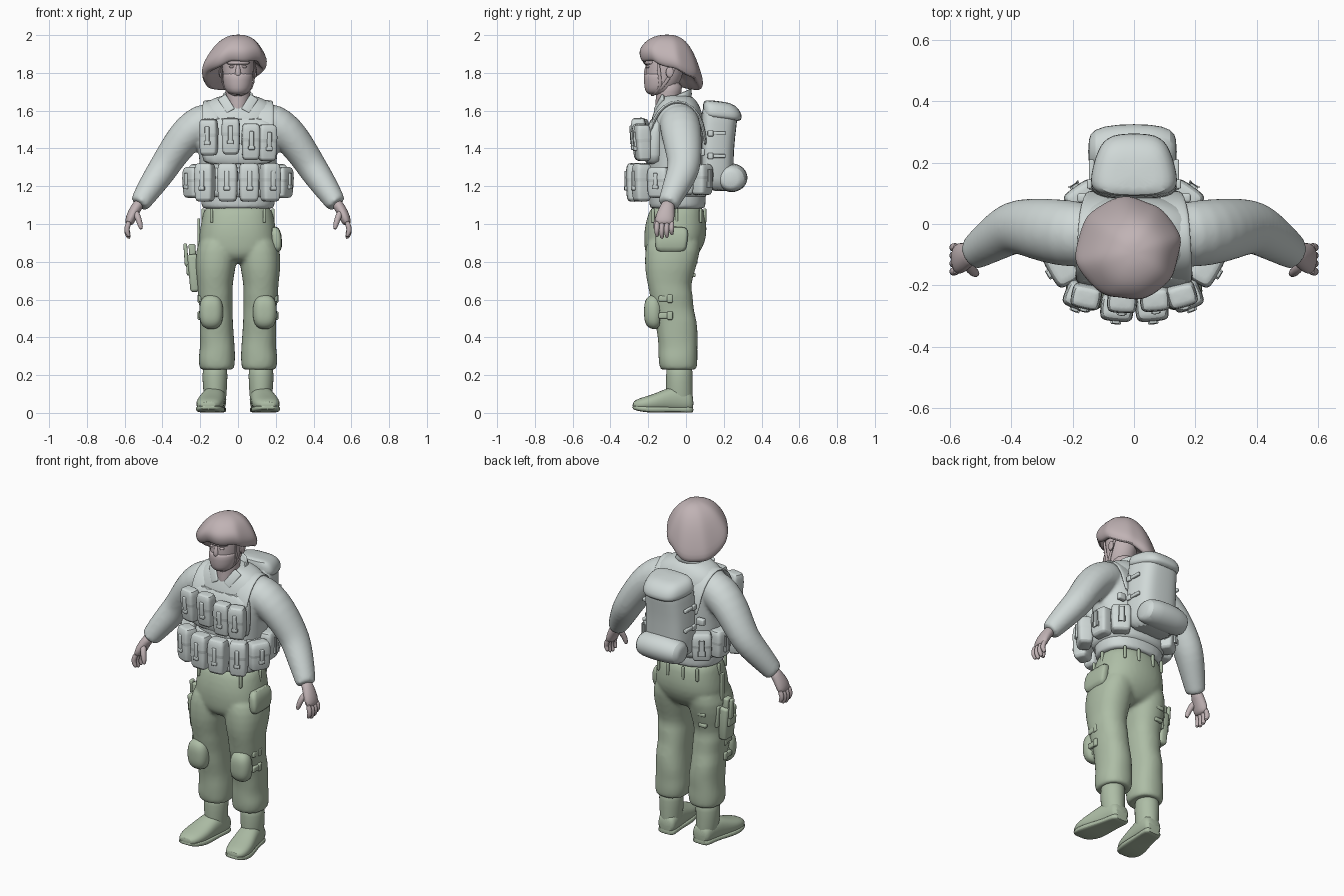
import bpy, bmesh, math
from mathutils import Vector, Matrix


def material(name, rgb):
    m = bpy.data.materials.new(name)
    m.diffuse_color = (*rgb, 1)
    return m


SKIN = material("dusty_pink", (0.53, 0.45, 0.46))
CLOTH = material("pale_grey", (0.63, 0.69, 0.68))
GREEN = material("sage_green", (0.42, 0.51, 0.38))
X, Y, Z = Vector((1, 0, 0)), Vector((0, 1, 0)), Vector((0, 0, 1))


def finish(name, bm, mat, sub=0):
    bmesh.ops.recalc_face_normals(bm, faces=bm.faces)
    me = bpy.data.meshes.new(name)
    bm.to_mesh(me)
    bm.free()
    me.materials.append(mat)
    for p in me.polygons:
        p.use_smooth = True
    me.set_sharp_from_angle(angle=math.radians(50))
    ob = bpy.data.objects.new(name, me)
    bpy.context.collection.objects.link(ob)
    if sub:
        mod = ob.modifiers.new("smooth", 'SUBSURF')
        mod.levels = mod.render_levels = sub
    return ob


def loft(name, rows, mat, u=X, v=Y, n=16, p=2.0, sub=1, warp=None, side=1):
    """Skin rings (x, y, z, ru, rv); v=None keeps rings square to the path."""
    bm = bmesh.new()
    pts = [Vector(r[:3]) for r in rows]
    rings = []
    for i, r in enumerate(rows):
        w, uu = v, u
        if v is None:
            t = (pts[min(i + 1, len(pts) - 1)] - pts[max(i - 1, 0)]).normalized()
            uu = (u - t * u.dot(t)).normalized()
            w = t.cross(uu)
        ring = []
        for k in range(n):
            a = 2 * math.pi * k / n
            c, s = math.cos(a), math.sin(a)
            c = math.copysign(abs(c) ** (2 / p), c)
            s = math.copysign(abs(s) ** (2 / p), s)
            co = pts[i] + uu * c * r[3] + w * s * r[4]
            if warp:
                co = warp(co)
            co.x *= side
            ring.append(bm.verts.new(co))
        rings.append(ring)
    for a, b in zip(rings, rings[1:]):
        for k in range(n):
            bm.faces.new((a[k], a[(k + 1) % n], b[(k + 1) % n], b[k]))
    bm.faces.new(rings[0])
    bm.faces.new(rings[-1][::-1])
    return finish(name, bm, mat, sub)


def fuse(obs, voxel=.011):
    """Merge overlapping lofts into one soft garment."""
    with bpy.context.temp_override(active_object=obs[0], object=obs[0], selected_objects=obs, selected_editable_objects=obs):
        bpy.ops.object.join()
    r = obs[0].modifiers.new("fuse", 'REMESH')
    r.mode, r.voxel_size, r.use_smooth_shade = 'VOXEL', voxel, True
    s = obs[0].modifiers.new("soften", 'SMOOTH')
    s.factor, s.iterations = .5, 6


def box(bm, c, size, bevel=0.01, taper=1.0, m=Matrix()):
    """Bevelled box, top scaled by taper, placed through matrix m."""
    vs = bmesh.ops.create_cube(bm, size=1)['verts']
    for q in vs:
        k = taper if q.co.z > 0 else 1
        q.co = m @ (Vector(c) + Vector((q.co.x * size[0] * k, q.co.y * size[1] * k, q.co.z * size[2])))
    edges = list({e for q in vs for e in q.link_edges})
    bmesh.ops.bevel(bm, geom=edges, offset=bevel, segments=3, profile=0.5, affect='EDGES')


def boxes(name, parts, mat, m=Matrix()):
    bm = bmesh.new()
    for part in parts:
        box(bm, *part, m=m)
    return finish(name, bm, mat)


def pouch(name, x, y, z, w, d, h, yaw=0, tilt=0):
    """Soft pouch with a flap, a strap and a buckle; yaw turns its face away from -y."""
    m = Matrix.Translation((x, y, z)) @ Matrix.Rotation(math.radians(yaw), 4, 'Z') @ Matrix.Rotation(math.radians(tilt), 4, 'X')
    a, b, c = w / 2, d / 2, h / 2
    loft(name, [(0, 0, -c, a * .7, b * .6), (0, 0, -c * .92, a * .95, b * .95), (0, 0, -c * .3, a * 1.02, b * 1.05),
                (0, 0, c * .1, a, b), (0, 0, c * .12, a * 1.06, b * 1.12), (0, 0, c * .75, a * 1.02, b * 1.05),
                (0, 0, c * .97, a * .9, b * .85), (0, 0, c, a * .6, b * .5)], CLOTH, p=4.5, n=20, warp=lambda q: m @ q)
    boxes(name + "_strap", [((0, -b, c * .1), (.024, .022, c), .005), ((0, -b * 1.04, -c * .3), (.034, .022, .022), .005)], CLOTH, m)


# --- trousers with crumpled knees and bloused cuffs ---
parts = [loft("trousers", [(0, -.045, 1.11, .17, .13), (0, -.05, 1.06, .187, .152), (0, -.055, .97, .205, .17),
         (0, -.06, .9, .213, .163), (0, -.075, .84, .19, .145), (0, -.08, .79, .09, .1)], GREEN, n=20, p=2.3)]


def crumple(co):
    k = max(0, 1 - abs(co.z - .5) / .28)
    co.x += k * .004 * math.sin(55 * co.z + 14 * co.y)
    co.y += k * .006 * math.sin(48 * co.z + 16 * co.x)
    return co


for s in (-1, 1):
    parts.append(loft("trouser_leg", [(.1, -.06, .95, .095, .145), (.114, -.07, .86, .114, .15), (.12, -.085, .76, .108, .138),
         (.122, -.09, .67, .092, .113), (.12, -.08, .63, .096, .118), (.117, -.07, .55, .088, .11),
         (.113, -.055, .49, .09, .114), (.11, -.045, .4, .092, .108), (.11, -.042, .34, .094, .105),
         (.112, -.042, .29, .1, .106), (.112, -.042, .25, .096, .103), (.112, -.04, .222, .09, .096),
         (.112, -.04, .235, .06, .07)], GREEN, p=2.3, side=s, warp=crumple))
fuse(parts)
for s in (-1, 1):
    loft("knee_pad", [(.142, -.13, .53, .064, .092), (.142, -.175, .535, .066, .095), (.142, -.2, .535, .06, .085),
         (.142, -.218, .535, .04, .06), (.142, -.222, .535, .015, .02)], GREEN, u=X, v=Z, p=2.6, side=s)
    for z in (.605, .515):
        boxes("knee_strap", [((s * .198, -.11, z), (.022, .07, .032), .007), ((s * .203, -.085, z), (.022, .03, .045), .007)], GREEN)
    # boot
    loft("boot_shaft", [(.122, -.035, .27, .064, .07), (.122, -.035, .2, .069, .072), (.122, -.035, .12, .064, .072),
         (.12, -.033, .06, .057, .07), (.118, -.03, .01, .05, .06)], GREEN, side=s)
    loft("boot_foot", [(.115, .04, .05, .045, .04), (.116, .02, .064, .057, .06), (.124, -.05, .075, .062, .075),
         (.136, -.115, .065, .068, .06), (.147, -.18, .052, .076, .045), (.155, -.245, .045, .068, .034),
         (.157, -.285, .04, .04, .02)], GREEN, u=X, v=Z, p=2.4, side=s)
    loft("boot_sole", [(.115, .04, .017, .044, .016), (.116, .02, .017, .058, .017), (.124, -.05, .018, .058, .014),
         (.136, -.12, .018, .07, .016), (.147, -.19, .018, .079, .018), (.155, -.25, .024, .068, .016),
         (.157, -.286, .03, .04, .01)], GREEN, u=X, v=Z, p=4, side=s)
    # belt loops
    for x, y in ((.14, -.175), (.185, -.05), (.13, .078), (.05, .1)):
        boxes("belt_loop", [((s * x, y, 1.045), (.016, .016, .075), .005)], GREEN)
# thigh cargo pocket
loft("cargo_pocket", [(.2, -.08, .85, .02, .07), (.207, -.08, .87, .028, .085), (.203, -.075, .95, .03, .088),
     (.19, -.07, .99, .02, .08)], GREEN, p=4)

# --- thigh holster on the right side ---
m = Matrix.Translation((-.235, -.06, .76)) @ Matrix.Rotation(math.radians(-4), 4, 'Y')
boxes("holster", [((0, 0, -.02), (.05, .09, .2), .016, 1.15), ((0, .01, .09), (.036, .05, .09), .01),
                  ((-.035, .02, .08), (.02, .03, .12), .007), ((.03, 0, .02), (.02, .13, .13), .008),
                  ((-.028, 0, 0), (.02, .07, .06), .008)], GREEN, m)
boxes("holster_hanger", [((-.208, -.05, .93), (.014, .035, .2), .005)], GREEN)
for z in (.73, .8):
    boxes("holster_strap", [((-.14, .035 + (z - .73) * .15, z), (.05, .03, .022), .006)], GREEN)

# --- jacket ---
parts = [loft("jacket", [(0, -.045, 1.09, .16, .12), (0, -.045, 1.07, .19, .148), (0, -.045, 1.12, .2, .152), (0, -.05, 1.22, .2, .15),
     (0, -.055, 1.36, .207, .154), (0, -.05, 1.48, .224, .15), (0, -.045, 1.57, .228, .137),
     (0, -.042, 1.63, .195, .115), (0, -.045, 1.665, .135, .09), (0, -.05, 1.685, .075, .07)], CLOTH, n=24, p=2.3)]
for s in (-1, 1):
    parts.append(loft("sleeve", [(.1, -.035, 1.56, .09, .085), (.18, -.035, 1.54, .112, .108), (.26, -.025, 1.485, .11, .1),
         (.32, -.015, 1.41, .102, .09), (.37, -.008, 1.335, .092, .083), (.405, -.015, 1.28, .087, .08),
         (.45, -.045, 1.215, .077, .073), (.49, -.072, 1.155, .066, .064), (.515, -.09, 1.115, .059, .056),
         (.525, -.098, 1.098, .055, .052), (.522, -.094, 1.105, .03, .03)], CLOTH, u=Y, v=None, side=s))
fuse(parts)
for s in (-1, 1):
    # hand: palm, four fingers and thumb
    loft("palm", [(.515, -.09, 1.12, .034, .03), (.54, -.1, 1.085, .04, .03), (.562, -.11, 1.045, .052, .03),
         (.575, -.115, 1.01, .052, .026), (.58, -.115, .995, .04, .016)], SKIN, u=Y, v=None, n=12, side=s)
    for k in range(4):
        y, d = -.152 + k * .026, (.01, 0, .005, .02)[k]
        loft("finger", [(.574, y, 1.02, .015, .016), (.59, y - .003, .975, .0155, .016),
             (.588, y - .003, .948 + d, .014, .015), (.574, y, .92 + d, .01, .01)], SKIN, u=Y, v=None, n=8, side=s)
    loft("thumb", [(.545, -.125, 1.07, .02, .02), (.53, -.15, 1.035, .018, .018), (.518, -.16, 1.0, .016, .016),
         (.512, -.163, .968, .01, .01)], SKIN, u=Y, v=None, n=8, side=s)
    # collar flap
    m = Matrix.Translation((s * .062, -.142, 1.635)) @ Matrix.Rotation(s * math.radians(32), 4, 'Y') @ Matrix.Rotation(math.radians(-25), 4, 'X')
    boxes("collar_flap", [((0, 0, 0), (.05, .018, .1), .007)], CLOTH, m)
    # shoulder strap of the vest and pack
    loft("shoulder_strap", [(.145, -.195, 1.46, .045, .01), (.145, -.17, 1.56, .045, .01), (.145, -.12, 1.625, .045, .01),
         (.14, -.045, 1.658, .045, .01), (.135, .035, 1.625, .045, .01), (.12, .09, 1.54, .045, .01),
         (.11, .106, 1.4, .045, .01)], CLOTH, u=X, v=None, n=12, p=3, side=s)
    boxes("strap_patch", [((s * .16, .085, 1.38), (.05, .03, .04), .008)], CLOTH)


def collar_tilt(co):
    co.z += (co.y + .055) * .45
    return co


loft("collar", [(0, -.055, 1.62, .105, .09), (0, -.055, 1.65, .094, .088), (0, -.055, 1.685, .084, .086),
     (0, -.055, 1.68, .072, .074), (0, -.055, 1.64, .07, .07)], CLOTH, warp=collar_tilt)

# --- load vest: belt, chest panel and pouches ---
loft("vest_belt", [(0, -.05, 1.135, .2, .156), (0, -.05, 1.15, .214, .166), (0, -.05, 1.29, .214, .166),
     (0, -.05, 1.31, .2, .152)], CLOTH, n=24, p=2.4)
loft("chest_panel", [(0, -.17, 1.31, .185, .045), (0, -.17, 1.35, .195, .05), (0, -.165, 1.5, .195, .05),
     (0, -.15, 1.57, .185, .035)], CLOTH, p=3.5)
for x, y, z, yaw in ((-.155, -.235, 1.46, -12), (-.038, -.248, 1.465, -3), (.068, -.243, 1.435, 5), (.155, -.23, 1.43, 16)):
    pouch("chest_pouch", x, y, z, .095, .075, .195, yaw, 3)
for x, y, z, yaw, w in ((-.175, -.235, 1.22, -22, .1), (-.055, -.272, 1.22, -5, .105), (.058, -.272, 1.22, 5, .105),
                        (.17, -.235, 1.22, 22, .1), (-.235, -.14, 1.22, -60, .12), (.235, -.14, 1.22, 60, .12),
                        (-.215, -.015, 1.235, -95, .11), (.215, -.015, 1.235, 95, .11),
                        (-.165, .085, 1.235, -145, .11), (.165, .085, 1.235, 145, .11)):
    pouch("belt_pouch", x, y, z, w, .085, .205 if y < -.2 else .165, yaw)

# --- backpack: tall bag, lid, bottom roll and side straps ---
taper_back = lambda c: Vector((c.x * (1.12 - (c.y - .1) * 1.9), c.y, c.z - (c.y - .18) * .12))
loft("pack_bag", [(0, .16, 1.17, .12, .07), (0, .165, 1.22, .14, .088), (0, .165, 1.4, .138, .086), (0, .175, 1.54, .136, .095),
     (0, .18, 1.6, .13, .095), (0, .18, 1.62, .11, .08)], CLOTH, p=3.4, n=20, warp=taper_back)
loft("pack_lid", [(0, .19, 1.55, .135, .098), (0, .193, 1.575, .143, .106), (0, .19, 1.61, .138, .1),
     (0, .175, 1.64, .115, .085), (0, .165, 1.65, .07, .05)], CLOTH, p=3.4, n=20, warp=taper_back)
loft("pack_roll", [(-.15, .235, 1.235, .04, .04), (-.135, .24, 1.24, .072, .066), (-.06, .242, 1.245, .086, .078),
     (.06, .242, 1.245, .086, .078), (.125, .24, 1.24, .072, .066), (.14, .235, 1.235, .04, .04)], CLOTH, u=Y, v=Z)
for s in (-1, 1):
    for z in (1.36, 1.48):
        boxes("pack_side_strap", [((s * .138, .16, z), (.018, .1, .02), .005), ((s * .145, .13, z), (.016, .03, .032), .005)], CLOTH)

# --- neck, head and mask ---
loft("neck", [(0, -.125, 1.56, .01, .03), (0, -.117, 1.6, .045, .05), (0, -.1, 1.64, .062, .062), (0, -.09, 1.7, .068, .07),
     (0, -.09, 1.76, .07, .075)], SKIN)
loft("head", [(0, -.14, 1.685, .035, .045), (0, -.137, 1.7, .06, .068), (0, -.125, 1.74, .076, .09), (0, -.115, 1.79, .082, .1),
     (0, -.11, 1.85, .084, .103), (0, -.1, 1.91, .08, .1), (0, -.1, 1.95, .05, .06)], SKIN, n=20)
loft("face_mask", [(0, -.145, 1.682, .035, .05), (0, -.14, 1.7, .067, .078), (0, -.135, 1.74, .079, .088), (0, -.135, 1.785, .082, .09),
     (0, -.13, 1.805, .078, .087)], SKIN, n=20)
loft("nose", [(0, -.2, 1.85, .01, .01), (0, -.208, 1.82, .014, .014), (0, -.21, 1.79, .02, .018), (0, -.205, 1.775, .012, .01)], SKIN, n=8)
loft("brow", [(-.065, -.18, 1.856, .014, .012), (-.03, -.208, 1.853, .014, .012), (.03, -.208, 1.853, .014, .012),
     (.065, -.18, 1.856, .014, .012)], SKIN, u=Y, v=Z, n=8)
for s in (-1, 1):
    loft("eye", [(.033, -.19, 1.832, .018, .009), (.033, -.207, 1.832, .015, .008), (.033, -.211, 1.832, .006, .004)], SKIN, v=Z, n=8, side=s)
    loft("ear", [(.08, -.09, 1.8, .02, .03), (.096, -.085, 1.805, .024, .034), (.1, -.085, 1.805, .012, .02)], SKIN, u=Y, v=Z, n=10, side=s)
    for y in (-.15, -.04):
        loft("chin_strap", [(.088, y, 1.87, .01, .005), (.088, (y - .13) / 2, 1.78, .01, .005), (.078, -.13, 1.715, .01, .005),
             (.03, -.175, 1.683, .01, .005), (0, -.18, 1.68, .01, .005)], SKIN, u=Y, v=None, n=8, side=s)


# --- helmet with a loose cover sagging at the back and right ---
def droop(co):
    k = max(0, min(1, (2.0 - co.z) / .13))
    a = math.atan2(co.y + .08, co.x)
    sag = max(0, math.cos(a - math.radians(140))) ** 2
    co.z += k * (.15 * co.x - .38 * (co.y + .09) - .04 * sag + .006 * math.sin(6 * a))
    co.x += k * .007 * math.sin(5 * a)
    co.y += k * .007 * math.cos(7 * a)
    return co


loft("helmet_cover", [(0, -.1, 1.87, .07, .09), (-.008, -.09, 1.835, .11, .125), (-.014, -.082, 1.805, .145, .145),
     (-.018, -.08, 1.815, .166, .16), (-.02, -.08, 1.845, .174, .17), (-.018, -.082, 1.88, .163, .161),
     (-.012, -.086, 1.922, .138, .141), (-.006, -.092, 1.962, .108, .113), (0, -.096, 1.99, .07, .075),
     (0, -.098, 2.003, .025, .028)], SKIN, n=32, warp=droop)
